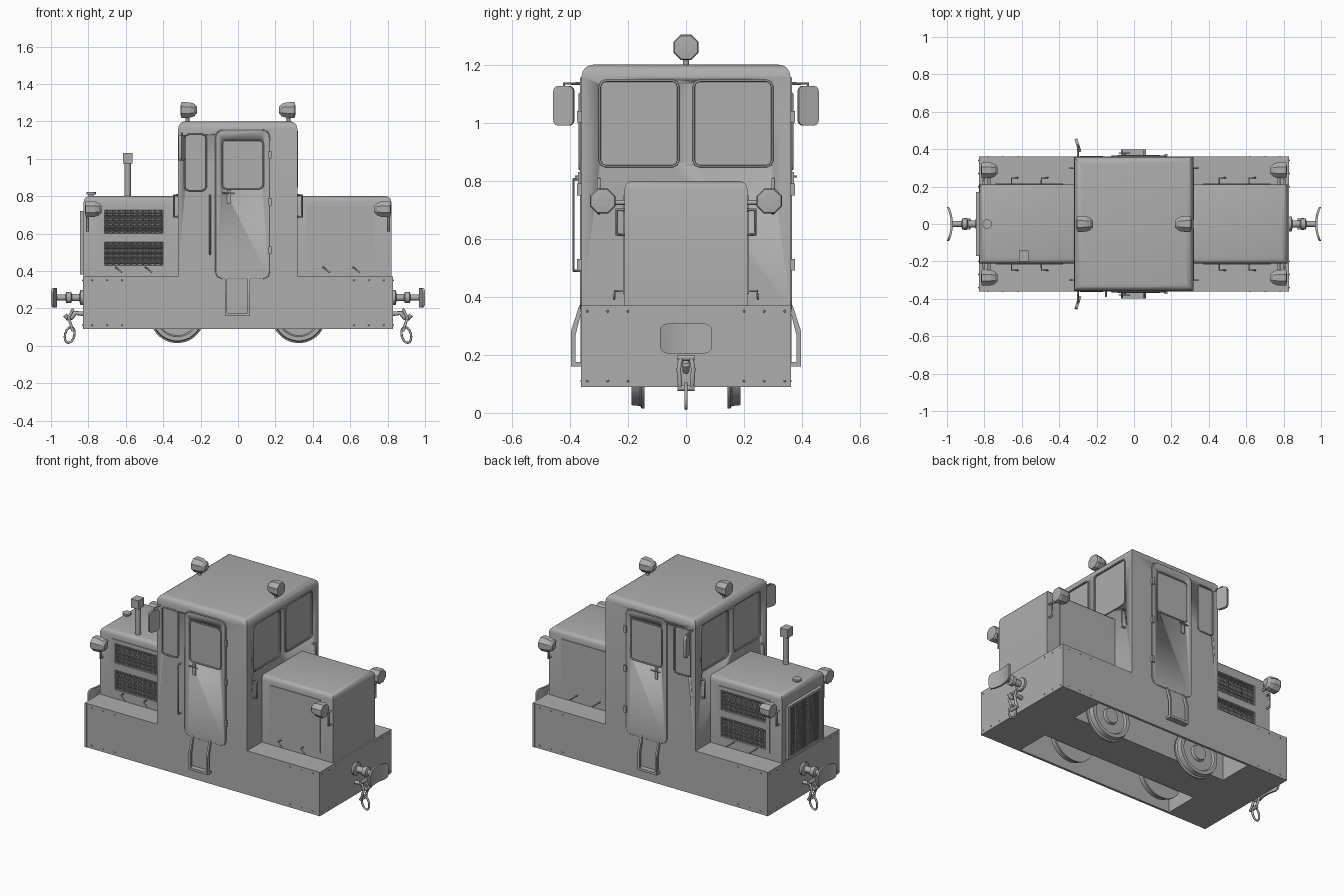
import bpy, bmesh, math
from mathutils import Vector, Matrix

if "Cube" in bpy.data.objects:
    bpy.data.objects.remove(bpy.data.objects["Cube"], do_unlink=True)

grey = bpy.data.materials.new("plain_grey")
grey.use_nodes = True
grey.diffuse_color = (0.42, 0.42, 0.42, 1)
grey.node_tree.nodes["Principled BSDF"].inputs["Base Color"].default_value = (0.42, 0.42, 0.42, 1)


def activate(o):
    bpy.ops.object.select_all(action='DESELECT')
    o.select_set(True)
    bpy.context.view_layer.objects.active = o


def finish(name, bm, smooth=False):
    me = bpy.data.meshes.new(name)
    bmesh.ops.recalc_face_normals(bm, faces=bm.faces)
    bm.to_mesh(me)
    bm.free()
    me.materials.append(grey)
    o = bpy.data.objects.new(name, me)
    bpy.context.collection.objects.link(o)
    if smooth:
        activate(o)
        bpy.ops.object.shade_smooth_by_angle(angle=math.radians(35))
    return o


def box(name, x, y, z, axis=None, r=0, top=0, seg=3):
    """Box from ranges; r rounds edges along axis, top rounds the upper rim."""
    bm = bmesh.new()
    bmesh.ops.create_cube(bm, size=1)
    for v in bm.verts:
        v.co = [(a + b) / 2 + c * abs(b - a) for (a, b), c in zip((x, y, z), v.co)]
    edges = []
    if r:
        edges = [e for e in bm.edges if abs((e.verts[0].co - e.verts[1].co).normalized()[axis]) > 0.9]
    if top:
        edges = [e for e in bm.edges if all(v.co.z > max(z) - 1e-4 for v in e.verts)]
    if edges:
        bmesh.ops.bevel(bm, geom=edges, offset=r or top, segments=seg, profile=0.5, affect='EDGES')
    return finish(name, bm, bool(edges))


def rod(name, pts, r=0.006, closed=False):
    """Round bar along a path."""
    cu = bpy.data.curves.new(name, 'CURVE')
    cu.dimensions = '3D'
    cu.bevel_depth, cu.bevel_resolution, cu.use_fill_caps = r, 2, True
    sp = cu.splines.new('POLY')
    sp.points.add(len(pts) - 1)
    for p, co in zip(sp.points, pts):
        p.co = (*co, 1)
    sp.use_cyclic_u = closed
    cu.materials.append(grey)
    o = bpy.data.objects.new(name, cu)
    bpy.context.collection.objects.link(o)
    activate(o)
    bpy.ops.object.convert(target='MESH')
    bpy.ops.object.shade_smooth_by_angle(angle=math.radians(50))
    return o


def lathe(name, profile, origin, direction, n=24, smooth=True):
    """Turn (radius, distance) points around an axis."""
    bm = bmesh.new()
    rings = [[bm.verts.new((r * math.cos((i + .5) * math.tau / n), r * math.sin((i + .5) * math.tau / n), d))
              for i in range(n)] for r, d in profile]
    for a, b in zip(rings, rings[1:]):
        for i in range(n):
            bm.faces.new((a[i], a[(i + 1) % n], b[(i + 1) % n], b[i]))
    bm.faces.new(rings[0])
    bm.faces.new(rings[-1])
    q = Vector((0, 0, 1)).rotation_difference(Vector(direction))
    bm.transform(Matrix.Translation(origin) @ q.to_matrix().to_4x4())
    return finish(name, bm, smooth)


def extrude(name, pts, depth):
    bm = bmesh.new()
    f = bm.faces.new([bm.verts.new(p) for p in pts])
    g = bmesh.ops.extrude_face_region(bm, geom=[f])
    bmesh.ops.translate(bm, vec=depth, verts=[v for v in g["geom"] if isinstance(v, bmesh.types.BMVert)])
    return finish(name, bm)


def cut(target, cutters):
    for c in cutters:
        m = target.modifiers.new("cut", 'BOOLEAN')
        m.object, m.operation, m.solver = c, 'DIFFERENCE', 'EXACT'
        activate(target)
        bpy.ops.object.modifier_apply(modifier=m.name)
        bpy.data.objects.remove(c, do_unlink=True)


def mesh_screen(name, centre, w, h, nx, ny, rot):
    """Woven screen made from a wired grid."""
    bm = bmesh.new()
    bmesh.ops.create_grid(bm, x_segments=nx, y_segments=ny, size=0.5)
    bm.transform(Matrix.Translation(centre) @ rot @ Matrix.Diagonal((w, h, 1, 1)))
    o = finish(name, bm)
    m = o.modifiers.new("wire", 'WIREFRAME')
    m.thickness = 0.004


def rim(name, axis, at, u, z, r=0.02):
    """Thin raised window surround in a wall normal to axis."""
    corners = [(u[1] - r, z[1] - r, 0), (u[0] + r, z[1] - r, 90), (u[0] + r, z[0] + r, 180), (u[1] - r, z[0] + r, 270)]
    pts = []
    for cu, cz, a in corners:
        for k in (0, 45, 90):
            t = math.radians(a + k)
            p, q = cu + r * math.cos(t), cz + r * math.sin(t)
            pts.append((at, p, q) if axis == 0 else (p, at, q))
    rod(name, pts, 0.004, True)


# Main frame
for s in (-1, 1):
    box("frame_side", (-.83, .825), (s * .345, s * .36), (.09, .37))
    box("frame_end_box", (s * .55, s * .825), (-.345, .345), (.09, .36))
    box("frame_end_plate", (s * .815, s * .83), (-.362, .362), (.09, .37))
box("deck", (-.825, .82), (-.355, .355), (.34, .37))
box("underframe", (-.56, .56), (-.13, .13), (.09, .35))

# Wheels
for x in (-.325, .325):
    rod("axle", [(x, -.18, .16), (x, .18, .16)], .025)
    for s in (-1, 1):
        lathe("wheel", [(.146, 0), (.146, .01), (.137, .015), (.134, .045), (.112, .045), (.105, .033),
                        (.05, .033), (.045, .05), (.01, .05)], (x, s * .143, .16), (0, s, 0), 32)

# Cab with recessed windows
cab = box("cab", (-.32, .317), (-.36, .36), (.36, 1.2), top=.04, seg=4)
cutters = []
for s in (-1, 1):
    for t in (-1, 1):
        cutters.append(box("cutter", (s * .307, s * .34), (t * .027, t * .297), (.85, 1.145), 0, .015))
    cutters.append(box("cutter", (-.285, -.17), (s * .35, s * .38), (.83, 1.13), 1, .015))
cut(cab, cutters)
for s in (-1, 1):
    for t in (-1, 1):
        rim("end_window_rim", 0, s * .317, sorted((t * .027, t * .297)), (.85, 1.145))
    rim("side_window_rim", 1, s * .36, (-.285, -.17), (.83, 1.13))

# Doors, handles, hinges, mirrors and steps
for s in (-1, 1):
    door = box("door", (-.115, .165), (s * .35, s * .366), (.36, 1.15), 1, .035)
    cut(door, [box("cutter", (-.085, .135), (s * .361, s * .38), (.84, 1.1), 1, .02)])
    rim("door_window_rim", 1, s * .366, (-.085, .135), (.84, 1.1))
    rim("door_seal", 1, s * .362, (-.118, .168), (.36, 1.153), .035)
    rod("door_handle", [(-.05, s * .36, .815), (-.05, s * .38, .815), (-.08, s * .38, .815), (-.02, s * .38, .815)], .004)
    box("door_lock", (-.06, -.04), (s * .36, s * .372), (.76, .83))
    for z in (.51, .77, 1.02):
        box("door_hinge", (.162, .178), (s * .36, s * .375), (z - .02, z + .02))
    rod("mirror_arm", [(-.3, s * .36, 1.135), (-.3, s * .42, 1.135), (-.3, s * .42, 1.11)], .005)
    mirror = box("mirror", (-.008, .008), (-.036, .036), (.99, 1.127), 0, .018)
    mirror.location = (-.3, s * .421, 0)
    mirror.rotation_euler.z = s * .3
    for x in (-.07, .052):
        extrude("step_side", [(x, s * y, z) for y, z in
                              ((.355, .37), (.368, .37), (.397, .28), (.397, .16), (.38, .16), (.38, .27))], (.012, 0, 0))
    box("step_tread", (-.07, .064), (s * .355, s * .397), (.16, .175))
    box("step_back", (-.058, .052), (s * .36, s * .364), (.175, .36))
rod("door_rail", [(-.15, -.36, .49), (-.15, -.387, .49), (-.15, -.387, .805), (-.15, -.36, .805)], .005)

# Hoods
engine_hood = box("engine_hood", (-.825, -.3), (-.212, .212), (.365, .8), top=.03)
box("rear_hood", (.3, .82), (-.212, .212), (.365, .8), top=.03)
slots = ((.43, .555), (.6, .725))
cut(engine_hood, [box("cutter", (-.715, -.4), (s * .18, s * .24), z) for s in (-1, 1) for z in slots])
for s in (-1, 1):
    panel = box("engine_hood_panel", (-.74, -.38), (s * .205, s * .217), (.41, .75))
    cut(panel, [box("cutter", (-.715, -.4), (s * .18, s * .24), z) for z in slots])
    box("rear_hood_panel", (.37, .73), (s * .205, s * .217), (.41, .75))
    for z0, z1 in slots:
        for i in range(5):
            z = z0 + .015 + i * .024
            slat = box("grille_slat", (-.715, -.4), (-.008, .008), (-.003, .003))
            slat.location = (0, s * .195, z)
            slat.rotation_euler.x = -s * .6
        mesh_screen("side_screen", (-.5575, s * .211, (z0 + z1) / 2), .315, z1 - z0, 36, 14,
                    Matrix.Rotation(math.pi / 2, 4, 'X'))
    for x in (-.635, -.475, .475, .635):
        rod("panel_catch", [(x - .02, s * .212, .42), (x - .02, s * .245, .42),
                            (x + .015, s * .248, .392)], .004)

# Radiator at the engine end
radiator = box("radiator", (-.845, -.815), (-.172, .172), (.38, .72))
cut(radiator, [box("cutter", (-.87, -.835), (-.155, .155), (.395, .705))])
mesh_screen("radiator_screen", (-.841, 0, .55), .31, .31, 32, 32, Matrix.Rotation(math.pi / 2, 4, 'Y'))

# Exhaust and filler cap
rod("exhaust_pipe", [(-.59, -.165, .78), (-.59, -.165, 1.0)], .018)
box("exhaust_outlet", (-.616, -.564), (-.2, -.143), (.975, 1.03))
lathe("filler_cap", [(.014, 0), (.014, .012), (.026, .012), (.026, .024)], (-.785, 0, .797), (0, 0, 1), 12)

# Lamps and grab rails at both ends
lamp = [(.02, 0), (.036, .014), (.044, .035), (.047, .075), (.043, .085), (.02, .087)]
for s in (-1, 1):
    lathe("roof_lamp", lamp, (s * .22, 0, 1.26), (s, 0, 0), 8, False)
    rod("roof_lamp_post", [(s * .27, 0, 1.19), (s * .27, 0, 1.23)], .01)
    for t in (-1, 1):
        lathe("head_lamp", lamp, (s * .73, t * .287, .73), (s, 0, 0), 8, False)
        rod("lamp_bracket", [(s * .775, t * .2, .725), (s * .775, t * .27, .725)], .008)
        rod("hood_grab", [(s * .805, t * .2, .615), (s * .805, t * .238, .615),
                          (s * .805, t * .238, .7), (s * .805, t * .2, .7)], .006)
        rod("cab_grab", [(s * .315, t * .3, .69), (s * .342, t * .3, .69),
                         (s * .342, t * .3, .805), (s * .315, t * .3, .805)], .006)

# Buffers, hooks and chain links
for s in (-1, 1):
    lathe("buffer_stem", [(.04, 0), (.04, .015), (.02, .02), (.02, .06), (.03, .065), (.03, .09),
                          (.016, .095), (.016, .14), (.028, .15)], (s * .828, 0, .258), (s, 0, 0), 16)
    plate = box("buffer_plate", (-.006, .006), (-.09, .09), (.205, .308), 0, .025)
    bm = bmesh.new()
    bm.from_mesh(plate.data)
    for k in range(-4, 5):
        bmesh.ops.bisect_plane(bm, geom=bm.verts[:] + bm.edges[:] + bm.faces[:],
                               plane_co=(0, k * .02, 0), plane_no=(0, 1, 0))
    for v in bm.verts:
        v.co.x = s * (.974 + v.co.x + .02 * (v.co.y / .09) ** 2)
    bmesh.ops.recalc_face_normals(bm, faces=bm.faces)
    bm.to_mesh(plate.data)
    bm.free()
    rod("draw_hook", [(s * x, 0, z) for x, z in ((.82, .17), (.87, .175), (.89, .15), (.91, .145), (.925, .165))], .012)
    for t in (-1, 1):
        rod("shackle", [(s * .885, t * .018, .19), (s * .905, t * .025, .15), (s * .885, t * .02, .085)], .008)
    for x, z in ((.885, .19), (.885, .085)):
        rod("shackle_pin", [(s * x, -.03, z), (s * x, .03, z)], .01)
    link = []
    for i in range(16):
        a = i * math.tau / 16
        u, w = .024 * math.cos(a), .042 * math.sin(a)
        link.append((s * (.9 + u - .25 * w), 0, .058 + w + .25 * u))
    rod("chain_link", link, .006, True)

# Rivets along the frame ends
for s in (-1, 1):
    for t in (-1, 1):
        for z in (.11, .35):
            for x in (.62, .7, .78):
                lathe("rivet", [(.005, 0), (.003, .004)], (s * x, t * .359, z), (0, t, 0), 6)
            for y in (.2, .27, .34):
                lathe("rivet", [(.005, 0), (.003, .004)], (s * .829, t * y, z), (s, 0, 0), 6)
